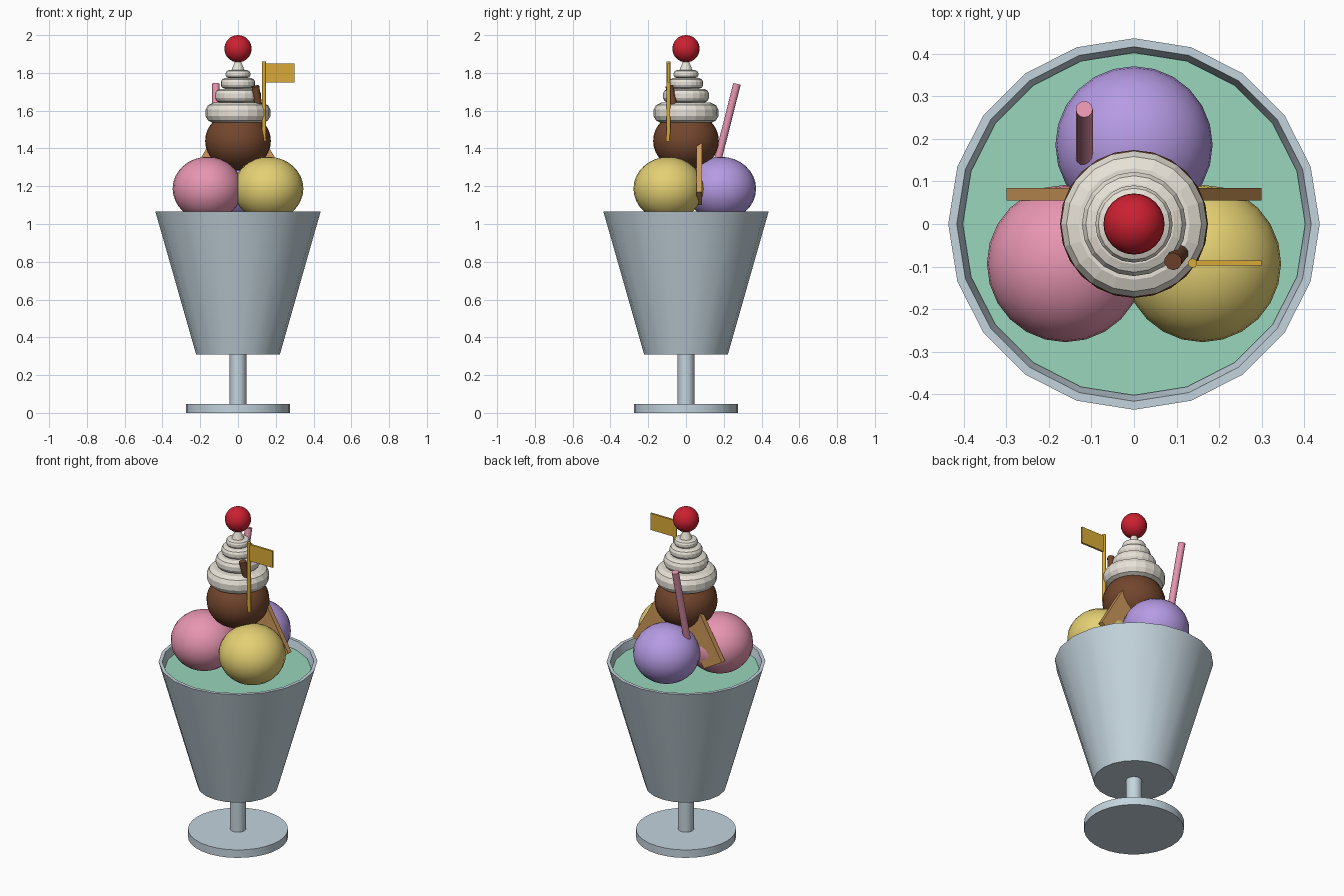
import bpy, math
from math import cos, sin, pi
from mathutils import Vector

if "Cube" in bpy.data.objects:
    bpy.data.objects.remove(bpy.data.objects["Cube"], do_unlink=True)


def material(name, r, g, b):
    """Flat colour given as 8-bit sRGB, stored as linear."""
    lin = [(c / 255 / 12.92 if c < 11 else ((c / 255 + 0.055) / 1.055) ** 2.4) for c in (r, g, b)]
    m = bpy.data.materials.new(name)
    m.use_nodes = True
    m.diffuse_color = (*lin, 1)
    m.node_tree.nodes["Principled BSDF"].inputs["Base Color"].default_value = (*lin, 1)
    return m


GLASS = material("pale blue glass", 196, 212, 221)
MINT = material("mint green", 152, 214, 188)
PINK = material("strawberry pink", 232, 150, 178)
LEMON = material("lemon yellow", 228, 208, 115)
LILAC = material("lilac purple", 182, 155, 228)
BROWN = material("chocolate brown", 115, 70, 45)
CREAM = material("cream white", 232, 227, 216)
RED = material("cherry red", 204, 32, 48)
WAFER = material("wafer tan", 205, 152, 90)
GOLD = material("gold", 218, 170, 55)


def finish(ob, name, mat, smooth=None):
    ob.name = ob.data.name = name
    ob.data.materials.clear()
    ob.data.materials.append(mat)
    if smooth:
        bpy.ops.object.select_all(action="DESELECT")
        ob.select_set(True)
        bpy.context.view_layer.objects.active = ob
        bpy.ops.object.shade_smooth_by_angle(angle=math.radians(smooth))
    return ob


def lathe(name, profile, mat, sides=20, smooth=None):
    """Spin (radius, height) points around z, capping both ends."""
    verts = [(r * cos(2 * pi * i / sides), r * sin(2 * pi * i / sides), z)
             for r, z in profile for i in range(sides)]
    faces = [(k * sides + i, k * sides + (i + 1) % sides,
              (k + 1) * sides + (i + 1) % sides, (k + 1) * sides + i)
             for k in range(len(profile) - 1) for i in range(sides)]
    last = (len(profile) - 1) * sides
    faces += [tuple(reversed(range(sides))), tuple(range(last, last + sides))]
    me = bpy.data.meshes.new(name)
    me.from_pydata(verts, [], faces)
    ob = bpy.data.objects.new(name, me)
    bpy.context.collection.objects.link(ob)
    return finish(ob, name, mat, smooth)


def ball(name, loc, radius, mat, squash=1.0):
    bpy.ops.mesh.primitive_uv_sphere_add(segments=24, ring_count=16, radius=radius, location=loc)
    ob = bpy.context.object
    ob.scale.z = squash
    return finish(ob, name, mat, 40)


def rod(name, a, b, radius, mat, sides=12):
    a, b = Vector(a), Vector(b)
    bpy.ops.mesh.primitive_cylinder_add(vertices=sides, radius=radius, depth=(b - a).length,
                                        location=(a + b) / 2)
    ob = bpy.context.object
    ob.rotation_euler = (b - a).to_track_quat("Z", "Y").to_euler()
    return finish(ob, name, mat, 40)


def box(name, loc, size, mat, tilt=0):
    bpy.ops.mesh.primitive_cube_add(size=1, location=loc, rotation=(0, tilt, 0))
    ob = bpy.context.object
    ob.scale = size
    return finish(ob, name, mat)


# Footed glass: foot, stem and hollow flared cup
lathe("foot", [(0.275, 0), (0.275, 0.048)], GLASS, 32, 30)
lathe("stem", [(0.044, 0.04), (0.044, 0.32)], GLASS, 16, 30)
lathe("cup", [(0.222, 0.31), (0.437, 1.065), (0.417, 1.065), (0.395, 0.98)], GLASS, 20, 30)
lathe("mint_filling", [(0.39, 0.99), (0.403, 1.02)], MINT)

# Three scoops in a ring, one on top
for name, mat, deg in (("lilac_scoop", LILAC, 90), ("strawberry_scoop", PINK, 210),
                       ("lemon_scoop", LEMON, 330)):
    t = math.radians(deg)
    ball(name, (0.186 * cos(t), 0.186 * sin(t), 1.187), 0.185, mat, 0.91)
ball("chocolate_scoop", (0, 0, 1.44), 0.174, BROWN, 0.9)

# Whipped cream: shrinking rounded tiers ending in a point
cream = []
for radius, low, high in ((0.174, 1.535, 1.642), (0.124, 1.642, 1.716),
                          (0.092, 1.716, 1.772), (0.066, 1.772, 1.815)):
    mid, half = (low + high) / 2, (high - low) / 2
    for deg in (-90, -50, -18, 18, 50, 90):
        t = math.radians(deg)
        cream.append((radius - 0.8 * half * (1 - cos(t)), mid + half * sin(t)))
lathe("whipped_cream", cream + [(0.034, 1.815), (0.014, 1.865)], CREAM)
ball("cherry", (0, 0, 1.928), 0.072, RED)

# Wafers leaning against the top scoop, mirrored left and right
lean = math.radians(30)
for side, label in ((1, "left"), (-1, "right")):
    along, across = 0.18, 0.07
    x = 0.3 - along * sin(lean) - across * cos(lean)
    z = 1.17 + along * cos(lean) - across * sin(lean)
    box(label + "_wafer", (side * x, 0.07, z), (2 * across, 0.03, 2 * along), WAFER, -side * lean)

# Straw, chocolate stick and flag
rod("straw", (-0.117, 0.133, 1.2), (-0.117, 0.27, 1.742), 0.02, PINK)
rod("chocolate_stick", (0.112, -0.062, 1.6), (0.092, -0.088, 1.73), 0.021, BROWN, 10)
rod("flag_pole", (0.138, -0.092, 1.44), (0.138, -0.092, 1.86), 0.011, GOLD, 10)
box("flag", (0.22, -0.092, 1.8), (0.16, 0.012, 0.1), GOLD)
